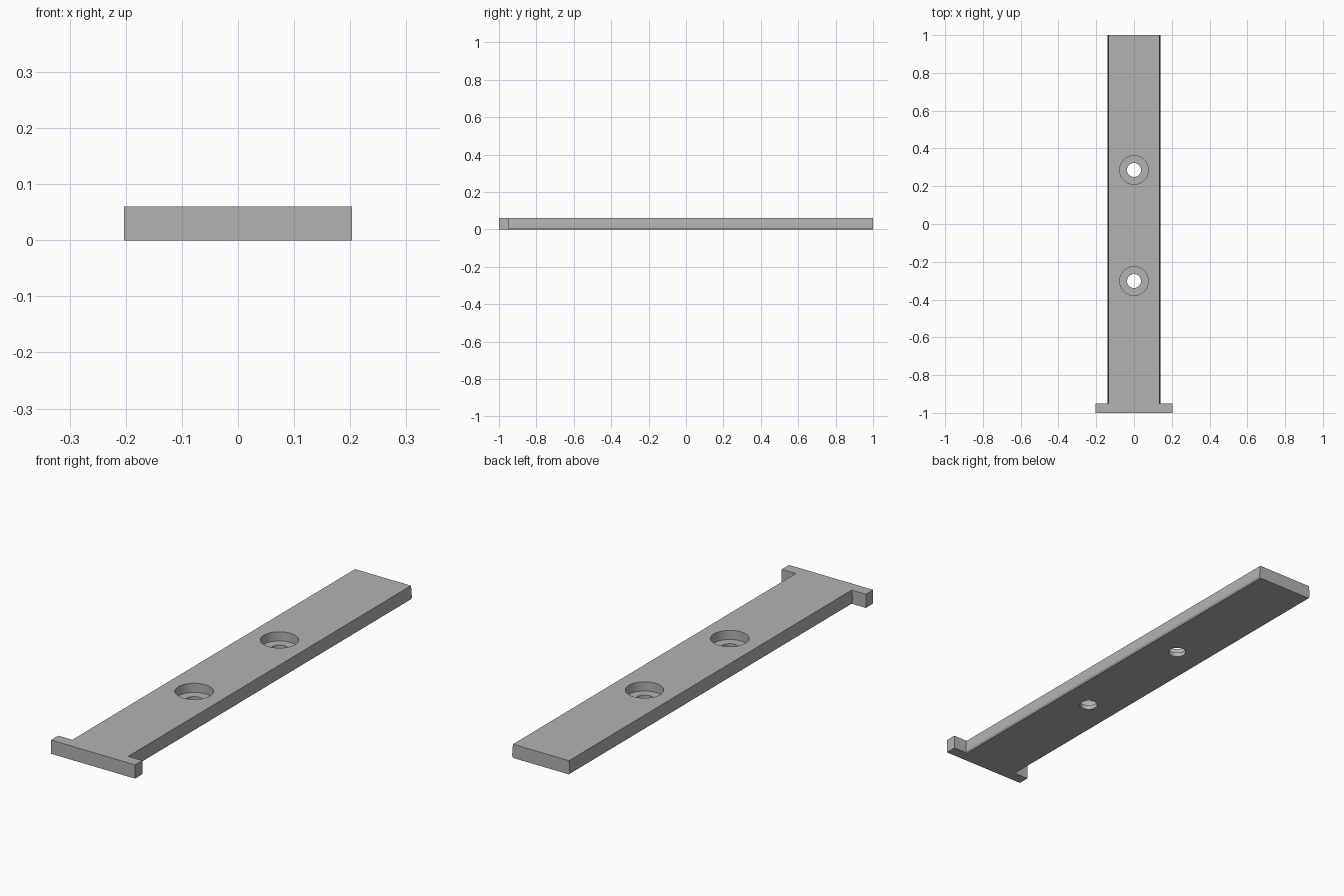
import bpy, bmesh, math

cube = bpy.data.objects.get("Cube")
if cube:
    bpy.data.objects.remove(cube, do_unlink=True)

HEIGHT = 0.06
grey = bpy.data.materials.new("plain grey")
grey.use_nodes = True
colour = (0.45, 0.45, 0.45, 1)
grey.diffuse_color = colour
grey.node_tree.nodes["Principled BSDF"].inputs["Base Color"].default_value = colour


def extrude_profile(name, points, y0, y1):
    """Extrude an x-z outline from y0 to y1."""
    bm = bmesh.new()
    face = bm.faces.new([bm.verts.new((x, y0, z)) for x, z in points])
    moved = bmesh.ops.extrude_face_region(bm, geom=[face])["geom"]
    verts = [v for v in moved if isinstance(v, bmesh.types.BMVert)]
    bmesh.ops.translate(bm, vec=(0, y1 - y0, 0), verts=verts)
    bmesh.ops.recalc_face_normals(bm, faces=bm.faces)
    mesh = bpy.data.meshes.new(name)
    bm.to_mesh(mesh)
    bm.free()
    mesh.materials.append(grey)
    obj = bpy.data.objects.new(name, mesh)
    bpy.context.collection.objects.link(obj)
    return obj


def apply_boolean(target, other, operation):
    mod = target.modifiers.new(operation, "BOOLEAN")
    mod.operation, mod.solver, mod.object = operation, "EXACT", other
    bpy.context.view_layer.objects.active = target
    bpy.ops.object.modifier_apply(modifier=mod.name)
    bpy.data.objects.remove(other, do_unlink=True)


# Long bar: gently bowed sides with a narrow undercut along the bottom
side = [(0.134, 0), (0.139, 0.008)]
for i in range(1, 9):
    t = i / 8
    side.append((0.139 - 0.004 * t * t, 0.008 + (HEIGHT - 0.008) * t))
outline = side + [(-x, z) for x, z in reversed(side)]
bar = extrude_profile("bar", outline, -0.97, 1)

# Wide stop at the front end
w = 0.203
stop = extrude_profile("end_stop", [(-w, 0), (w, 0), (w, HEIGHT), (-w, HEIGHT)], -1, -0.95)
apply_boolean(bar, stop, "UNION")

# Two counterbored screw holes
for y in (0.286, -0.302):
    for radius, bottom in ((0.076, 0.02), (0.037, -0.05)):
        top = HEIGHT + 0.05
        bpy.ops.mesh.primitive_cylinder_add(
            vertices=64, radius=radius, depth=top - bottom,
            location=(0, y, (top + bottom) / 2))
        cutter = bpy.context.object
        cutter.name = "hole_cutter"
        cutter.hide_render = True
        cutter.data.materials.append(grey)
        apply_boolean(bar, cutter, "DIFFERENCE")

# Smooth the curved walls, keep the edges crisp
bpy.ops.object.select_all(action="DESELECT")
bar.select_set(True)
bpy.context.view_layer.objects.active = bar
bpy.ops.object.shade_smooth_by_angle(angle=math.radians(20))
bar.name = "slotted_bar_with_stop"
